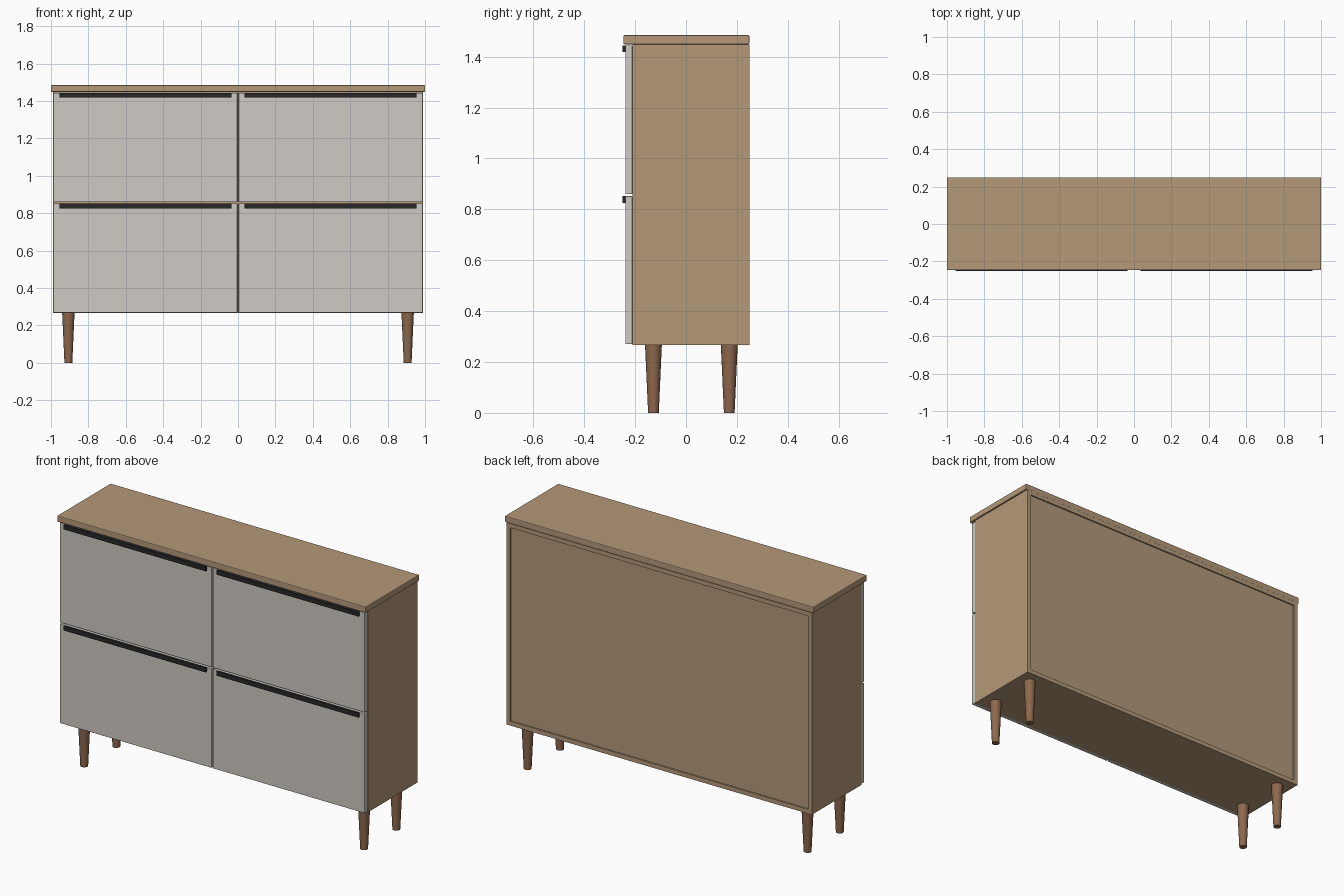
import bpy

if "Cube" in bpy.data.objects:
    bpy.data.objects.remove(bpy.data.objects["Cube"])


def material(name, rgb):
    m = bpy.data.materials.new(name)
    m.diffuse_color = (*rgb, 1)
    m.use_nodes = True
    m.node_tree.nodes["Principled BSDF"].inputs["Base Color"].default_value = m.diffuse_color
    return m


oak = material("oak", (0.46, 0.32, 0.19))
paint = material("pale_paint", (0.62, 0.59, 0.55))
black = material("black_metal", (0.02, 0.02, 0.02))
walnut = material("walnut", (0.27, 0.14, 0.075))


def box(name, x, y, z, mat, bevel=0):
    """Box from (min, max) ranges, optionally with softened edges."""
    bpy.ops.mesh.primitive_cube_add(size=1, location=[(a + b) / 2 for a, b in (x, y, z)])
    ob = bpy.context.object
    ob.name = name
    ob.scale = [b - a for a, b in (x, y, z)]
    bpy.ops.object.transform_apply(location=False, rotation=False, scale=True)
    ob.data.materials.append(mat)
    if bevel:
        mod = ob.modifiers.new("bevel", 'BEVEL')
        mod.width = bevel
        mod.segments = 2
    return ob


W, T = 0.99, 0.025               # carcass half width, board thickness
FRONT, BACK = -0.211, 0.249      # carcass depth range
BOTTOM, TOP = 0.266, 1.449       # carcass height range
depth = (FRONT, BACK)
inner = (-W + T, W - T)

# Top slab
box("top_board", (-1, 1), (-0.246, BACK), (TOP, 1.485), oak, 0.004)

# Carcass boards, with the back panel slightly recessed
box("bottom_board", inner, depth, (BOTTOM, BOTTOM + T), oak)
box("upper_board", inner, depth, (TOP - T, TOP), oak)
box("back_panel", inner, (BACK - 0.02, BACK - 0.008), (BOTTOM + T, TOP - T), oak)
box("centre_divider", (-T / 2, T / 2), (FRONT, BACK - 0.02), (BOTTOM + T, TOP - T), oak)

# Repeated parts, left and right
for side, s in (("left", -1), ("right", 1)):
    def span(a, b):
        return tuple(sorted((s * a, s * b)))

    box(f"{side}_side_board", span(W - T, W), depth, (BOTTOM, TOP), oak)
    box(f"{side}_shelf", span(T / 2, W - T), (FRONT, BACK - 0.02), (0.843, 0.868), oak)

    # Drawer fronts with slim edge pulls
    for level, z0, z1 in (("lower", 0.27, 0.852), ("upper", 0.86, 1.444)):
        box(f"{level}_{side}_drawer_front", span(0.004, 0.988), (-0.238, FRONT),
            (z0, z1), paint, 0.002)
        box(f"{level}_{side}_handle", span(0.035, 0.955), (-0.25, -0.236),
            (z1 - 0.026, z1), black)

    # Tapered round legs
    for place, y in (("front", -0.128), ("rear", 0.17)):
        bpy.ops.mesh.primitive_cone_add(vertices=32, radius1=0.021, radius2=0.033,
                                        depth=BOTTOM, location=(s * 0.907, y, BOTTOM / 2))
        leg = bpy.context.object
        leg.name = f"{place}_{side}_leg"
        leg.data.materials.append(walnut)
        bpy.ops.object.shade_smooth_by_angle()
